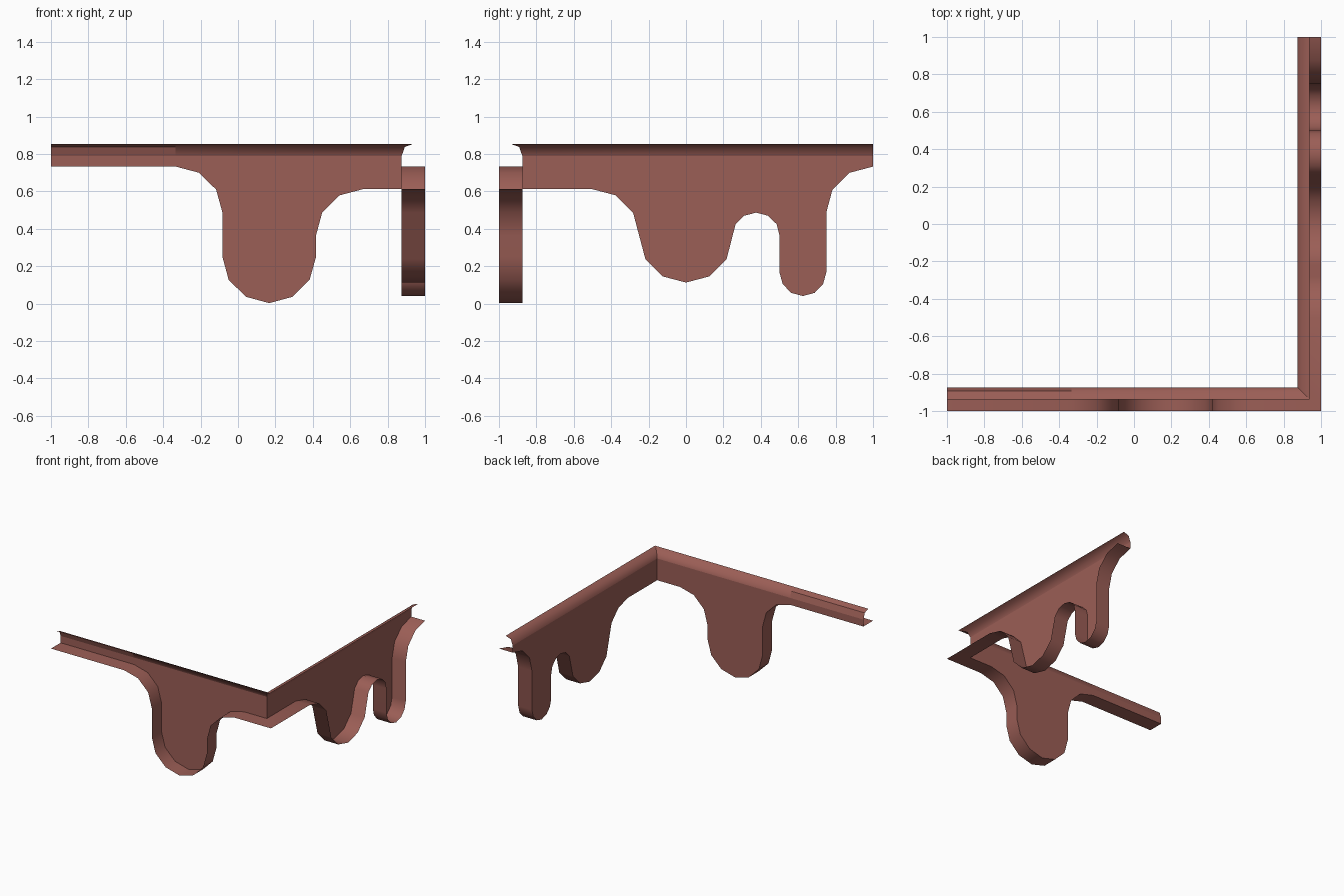
import bpy, bmesh

if "Cube" in bpy.data.objects:
    bpy.data.objects.remove(bpy.data.objects["Cube"])

mat = bpy.data.materials.new("reddish brown")
mat.diffuse_color = (0.33, 0.112, 0.093, 1)
mat.use_nodes = True
mat.node_tree.nodes["Principled BSDF"].inputs["Base Color"].default_value = mat.diffuse_color

IN, OUT = 0.875, 1.0
# lip cross-section: distance from centre, height
LIP = [(0.875, 0.79), (0.892, 0.838), (0.938, 0.855)]
# scalloped lower edges: position along the wing, height
FRONT = [(-1, .733), (-.333, .733), (-.208, .7), (-.117, .61), (-.083, .487), (-.083, .25),
         (-.05, .128), (.042, .037), (.167, .003), (.292, .037), (.383, .128), (.417, .25),
         (.417, .365), (.45, .487), (.542, .579), (.667, .612), (IN, .612)]
RIGHT = [(-IN, .612), (-.5, .612), (-.375, .579), (-.283, .487), (-.217, .238), (-.125, .146),
         (0, .113), (.125, .146), (.217, .238), (.265, .425), (.311, .47), (.375, .487),
         (.439, .47), (.485, .425), (.5, .365), (.5, .167), (.517, .105), (.562, .058),
         (.625, .041), (.688, .058), (.733, .105), (.75, .167), (.75, .487), (.783, .61),
         (.875, .7), (1, .733)]


def front(a, d, z):
    return (a, -d, z)


def right(a, d, z):
    return (d, a, z)


def make(name, faces, smooth):
    """Object from a list of corner loops, welded; smooth is one flag per face."""
    bm = bmesh.new()
    for pts, s in zip(faces, smooth):
        f = bm.faces.new([bm.verts.new(p) for p in pts])
        f.smooth = s
    bmesh.ops.remove_doubles(bm, verts=bm.verts, dist=1e-4)
    me = bpy.data.meshes.new(name)
    bm.to_mesh(me)
    bm.free()
    me.materials.append(mat)
    ob = bpy.data.objects.new(name, me)
    bpy.context.collection.objects.link(ob)
    return ob


def wing(name, place, edge, corner):
    # upright sheet with the dripping lower edge
    top = LIP[0][1]
    outline = edge + [(edge[-1][0], top), (edge[0][0], top)]
    make(name + "_sheet", [[place(a, IN, z) for a, z in outline]], [False])

    # rim following the drips, mitred at the corner
    def flare(a, d):
        return corner * d if abs(a - corner * IN) < 1e-4 and abs(edge[0 if corner < 0 else -1][0] - a) < 1e-4 else a
    rim = [[place(a, IN, z), place(b, IN, w), place(flare(b, OUT), OUT, w), place(flare(a, OUT), OUT, z)]
           for (a, z), (b, w) in zip(edge, edge[1:])]
    if corner < 0:      # the end at +0.875 on this wing is not the corner
        i = len(edge) - 2
        (a, z), (b, w) = edge[i], edge[i + 1]
        rim[i] = [place(a, IN, z), place(b, IN, w), place(b, OUT, w), place(a, OUT, z)]
    make(name + "_rim", rim, [True] * len(rim))


wing("front", front, FRONT, 1)
wing("right", right, RIGHT, -1)

# curved top lip: faceted on the far left, smooth along the rest
lips = {"faceted_lip": [], "front_lip": [], "right_lip": []}
for (d, z), (e, w) in zip(LIP, LIP[1:]):
    lips["faceted_lip"].append([(-1, -d, z), (-.333, -d, z), (-.333, -e, w), (-1, -e, w)])
    lips["front_lip"].append([(-.333, -d, z), (d, -d, z), (e, -e, w), (-.333, -e, w)])
    lips["right_lip"].append([(d, -d, z), (d, 1, z), (e, 1, w), (e, -e, w)])
for name, faces in lips.items():
    make(name, faces, [name != "faceted_lip"] * 2)
